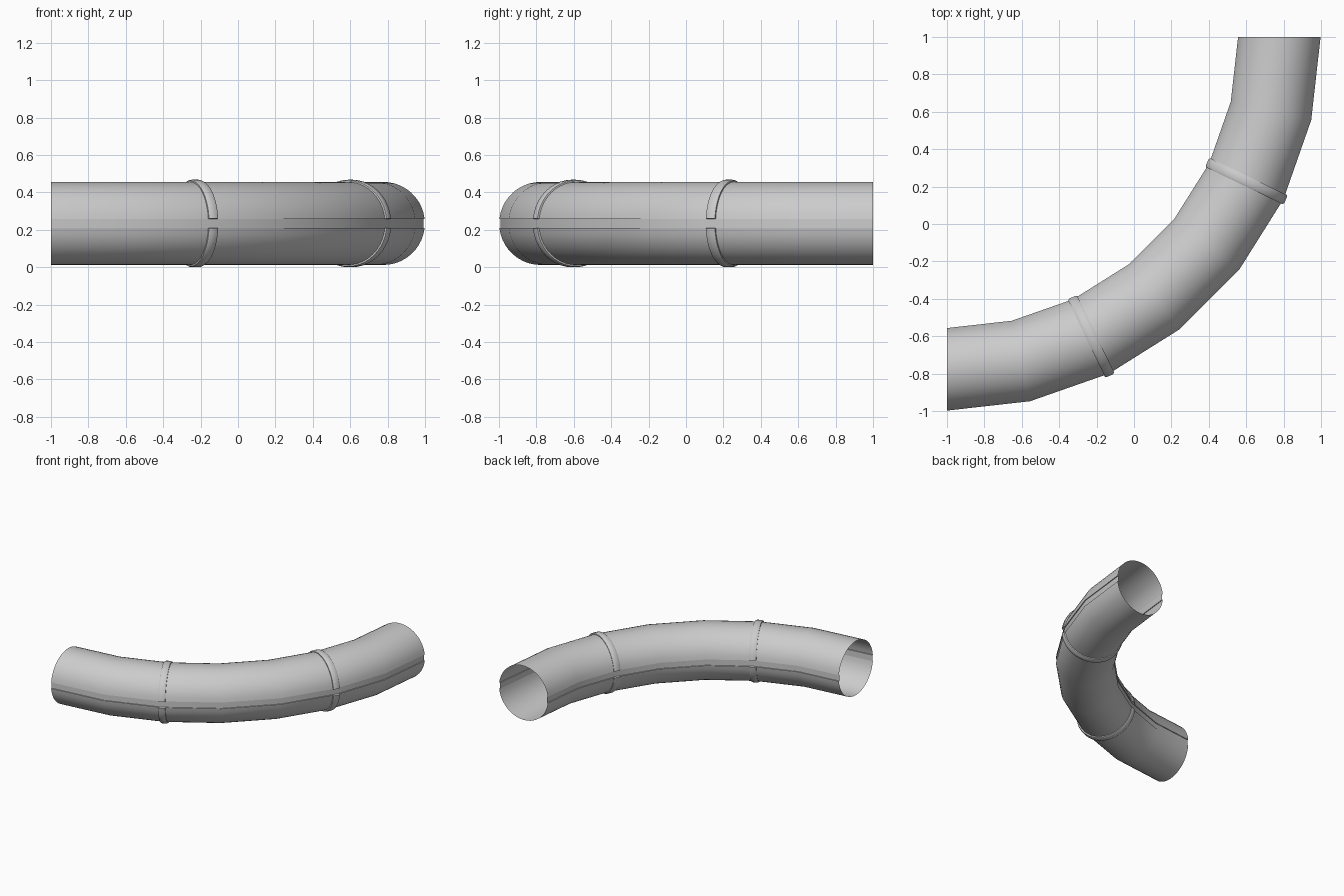
import bpy, bmesh
from math import sin, cos, pi, asin

if "Cube" in bpy.data.objects:
    bpy.data.objects.remove(bpy.data.objects["Cube"])

BEND_R, TUBE_R, CZ, SEGS = 1.777, 0.222, 0.234, 7
GROOVE = asin(0.025 / TUBE_R)      # half angle of the side seam
STEP = pi / 2 / SEGS
N = 20                             # facets per half circle


def place(theta, a, r, along=0.0):
    """Point on the bend: angle theta round the bend, angle a round the tube."""
    d = BEND_R + r * cos(a)
    return (-1 + d * sin(theta) + along * cos(theta),
            1 - d * cos(theta) + along * sin(theta),
            CZ + r * sin(a))


def half_arc(start):
    a0, a1 = start + GROOVE, start + pi - GROOVE
    return [a0 + (a1 - a0) * i / N for i in range(N + 1)]


def make(name, loops, closed_profile, cap):
    """Skin a list of matching loops into one mesh object."""
    bm = bmesh.new()
    rows = [[bm.verts.new(p) for p in loop] for loop in loops]
    n = len(rows[0])
    for r0, r1 in zip(rows, rows[1:]):
        for i in range(n if closed_profile else n - 1):
            j = (i + 1) % n
            bm.faces.new((r0[i], r0[j], r1[j], r1[i]))
    if cap:
        bm.faces.new(rows[0][::-1])
        bm.faces.new(rows[-1])
    bmesh.ops.recalc_face_normals(bm, faces=bm.faces[:])
    me = bpy.data.meshes.new(name)
    bm.to_mesh(me)
    bm.free()
    ob = bpy.data.objects.new(name, me)
    bpy.context.collection.objects.link(ob)
    bpy.ops.object.select_all(action='DESELECT')
    ob.select_set(True)
    bpy.context.view_layer.objects.active = ob
    bpy.ops.object.shade_smooth_by_angle(angle=pi / 6)
    return ob


# Open-ended tube with a shallow seam groove on both sides
profile = []
for start in (0, pi):
    arc = half_arc(start)
    profile += [(a, TUBE_R) for a in arc]
    profile += [(arc[-1], TUBE_R - 0.006), (arc[-1] + 2 * GROOVE, TUBE_R - 0.006)]
make("bent_tube",
     [[place(k * STEP, a, r) for a, r in profile] for k in range(SEGS + 1)], True, False)

# Split clamp bands at the second and fifth joints
section = [(0.216, -0.027), (0.229, -0.027), (0.234, -0.018),
           (0.234, 0.018), (0.229, 0.027), (0.216, 0.027)]
for k in (2, 5):
    for side, start in (("upper", 0), ("lower", pi)):
        make(f"{side}_band_{k}",
             [[place(k * STEP, a, r, w) for r, w in section] for a in half_arc(start)],
             True, True)
